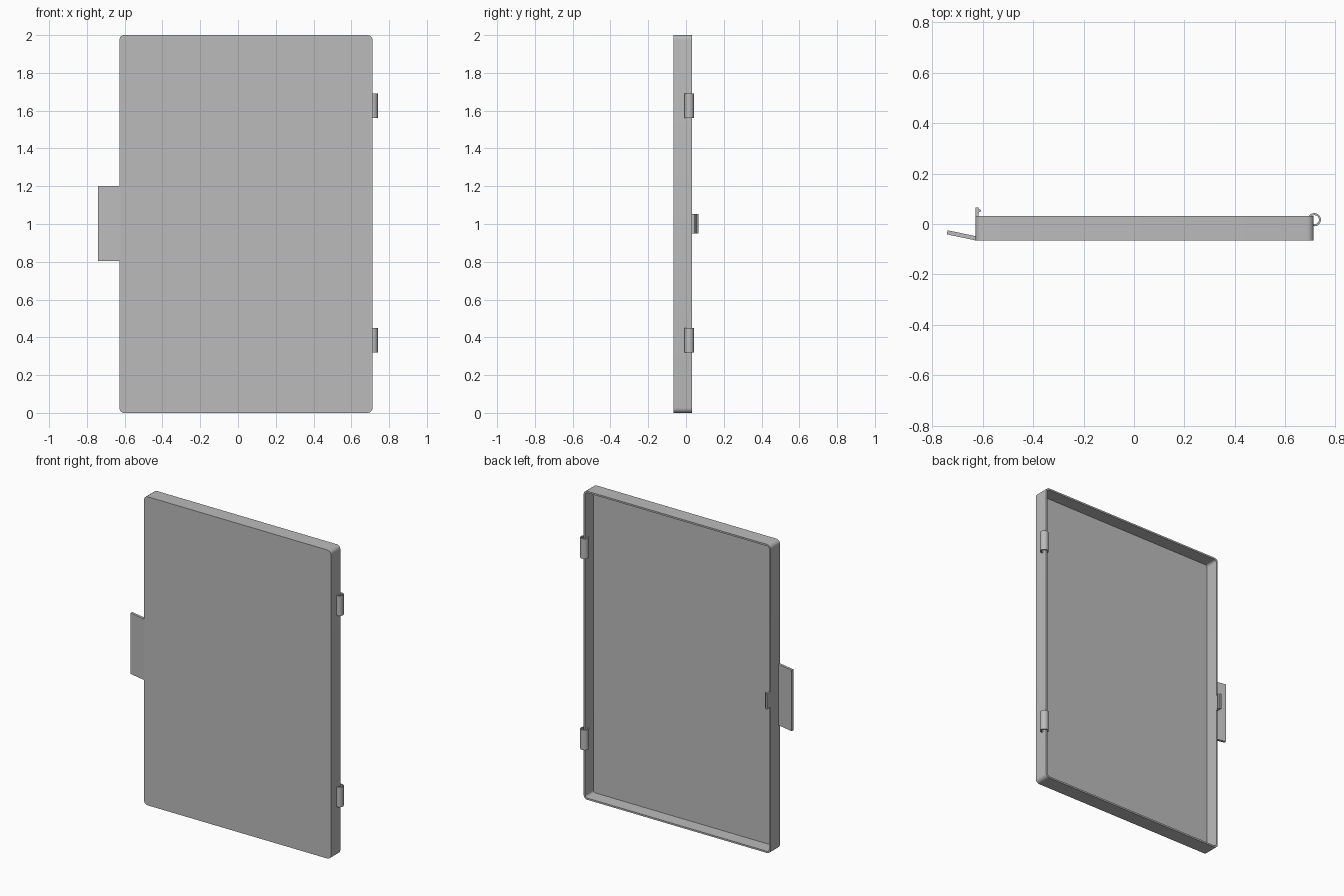
import bpy, bmesh, math

cube = bpy.data.objects.get("Cube")
if cube:
    bpy.data.objects.remove(cube, do_unlink=True)

grey = bpy.data.materials.new("plain grey")
grey.use_nodes = True
colour = (0.5, 0.5, 0.5, 1)
grey.diffuse_color = colour
grey.node_tree.nodes["Principled BSDF"].inputs["Base Color"].default_value = colour


def rounded_rect(x0, x1, z0, z1, r, steps=6):
    """Outline of a rectangle with rounded corners, as (x, z) pairs."""
    corners = [(x1 - r, z1 - r), (x0 + r, z1 - r), (x0 + r, z0 + r), (x1 - r, z0 + r)]
    pts = []
    for i, (cx, cz) in enumerate(corners):
        for k in range(steps + 1):
            a = math.pi / 2 * (i + k / steps)
            pts.append((cx + r * math.cos(a), cz + r * math.sin(a)))
    return pts


def circle(cx, cy, r, z, n=32):
    return [(cx + r * math.cos(math.tau * k / n), cy + r * math.sin(math.tau * k / n), z)
            for k in range(n)]


def loft(name, rings, caps=True, closed=False, smooth=True):
    """Join a row of matching rings with quads; cap the ends or close the row."""
    bm = bmesh.new()
    loops = [[bm.verts.new(p) for p in ring] for ring in rings]
    pairs = list(zip(loops, loops[1:])) + ([(loops[-1], loops[0])] if closed else [])
    for a, b in pairs:
        for i in range(len(a)):
            j = (i + 1) % len(a)
            bm.faces.new((a[i], a[j], b[j], b[i]))
    if caps:
        bm.faces.new(loops[0])
        bm.faces.new(loops[-1])
    bmesh.ops.recalc_face_normals(bm, faces=bm.faces)
    mesh = bpy.data.meshes.new(name)
    bm.to_mesh(mesh)
    bm.free()
    mesh.materials.append(grey)
    obj = bpy.data.objects.new(name, mesh)
    bpy.context.collection.objects.link(obj)
    if smooth:
        bpy.ops.object.select_all(action='DESELECT')
        obj.select_set(True)
        bpy.context.view_layer.objects.active = obj
        bpy.ops.object.shade_smooth_by_angle(angle=math.radians(30))
    return obj


def upright_prism(name, outline, z0, z1):
    """Extrude an (x, y) outline upwards."""
    return loft(name, [[(x, y, z) for x, y in outline] for z in (z0, z1)], smooth=False)


# Door panel: a shallow tray, open at the back
left, right, front, back, wall = -0.628, 0.712, -0.066, 0.031, 0.011
outer = rounded_rect(left, right, 0, 2, 0.026)
inner = rounded_rect(left + wall, right - wall, wall, 2 - wall, 0.026 - wall)
loft("door_panel", [[(x, y, z) for x, z in outline] for outline, y in (
    (outer, front), (outer, back), (inner, back), (inner, front + wall))])

# Hinge barrels: hollow tubes around the rear edge
for name, z0 in (("lower_hinge", 0.32), ("upper_hinge", 1.56)):
    z1 = z0 + 0.13
    loft(name, [circle(0.715, 0.017, r, z) for r, z in (
        (0.026, z0), (0.026, z1), (0.018, z1), (0.018, z0))], caps=False, closed=True)

# Pull tab, bent slightly backwards
upright_prism("pull_tab", [(left + 0.004, front), (left + 0.004, front + 0.017),
                           (-0.739, -0.025), (-0.742, -0.041)], 0.805, 1.2)

# Latch: thin tongue with a small inward catch
upright_prism("latch", [(left, back - 0.02), (left + wall, back - 0.02), (left + wall, 0.046),
                        (-0.606, 0.05), (-0.606, 0.056), (left + wall, 0.058),
                        (left + wall, 0.066), (left, 0.066)], 0.95, 1.052)
